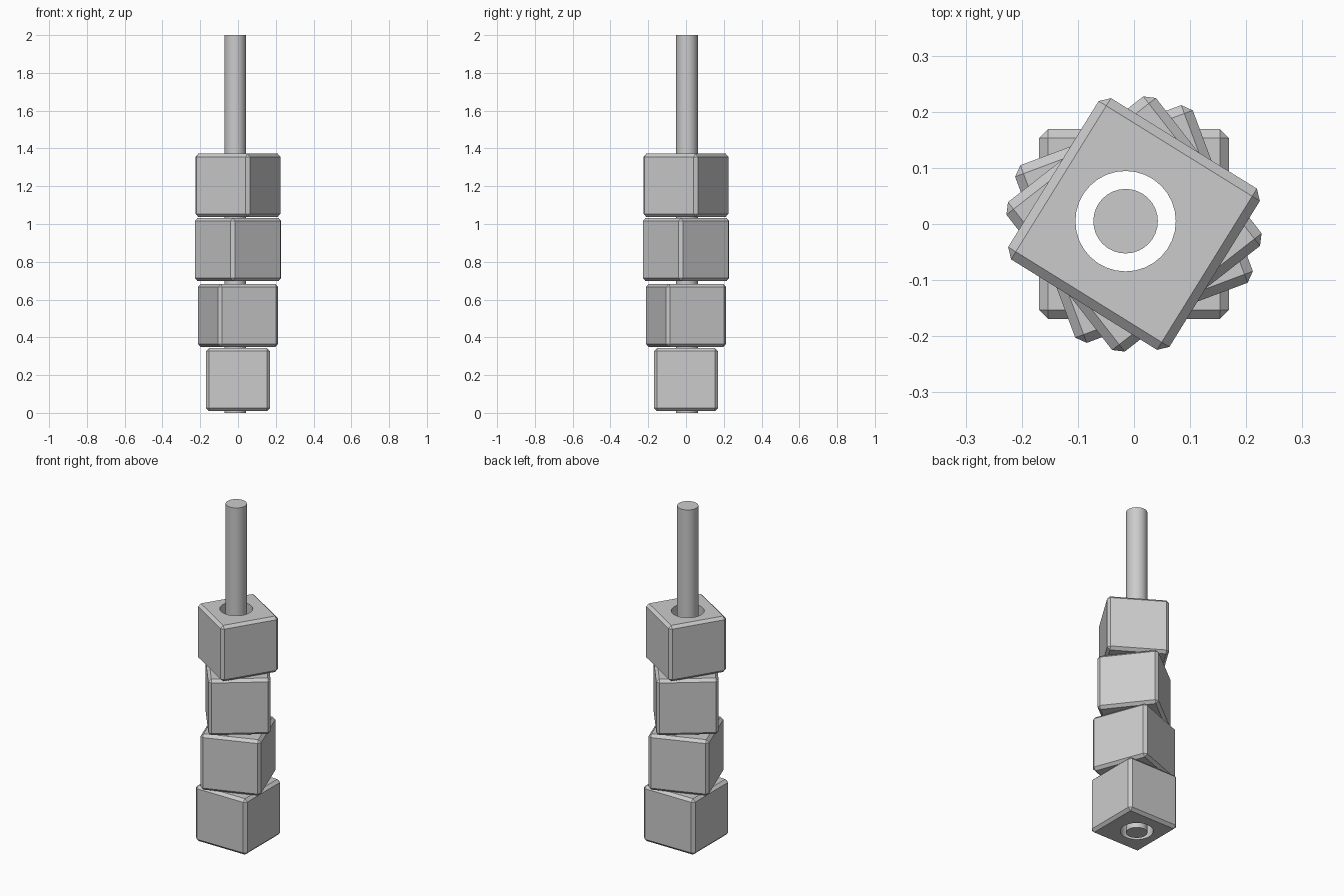
import bpy
from math import radians

if "Cube" in bpy.data.objects:
    bpy.data.objects.remove(bpy.data.objects["Cube"])

AXIS = (-0.015, 0.005)   # rod and hole axis, slightly off centre


def cylinder(name, radius, z0, z1):
    bpy.ops.mesh.primitive_cylinder_add(vertices=32, radius=radius, depth=z1 - z0,
                                        location=(*AXIS, (z0 + z1) / 2))
    ob = bpy.context.object
    ob.name = name
    bpy.ops.object.shade_smooth_by_angle(angle=radians(30))
    return ob


# Central rod running through the whole stack
cylinder("rod", 0.0575, 0.0, 2.0)

# Helper that drills the shared hole through every block
cutter = cylinder("hole_cutter", 0.0895, -0.2, 1.6)
cutter.hide_render = True
cutter.display_type = 'WIRE'

# Four bevelled blocks, each twisted further than the one below
for i, (z, turn) in enumerate([(0.176, 0), (0.516, 20.5), (0.865, 38), (1.205, 58.2)]):
    bpy.ops.mesh.primitive_cube_add(size=1, location=(0, 0, z))
    block = bpy.context.object
    block.name = f"block_{i + 1}"
    block.scale = (0.338, 0.338, 0.334)
    bpy.ops.object.transform_apply(location=False, rotation=False, scale=True)
    block.rotation_euler.z = radians(turn)

    bevel = block.modifiers.new("chamfer", 'BEVEL')
    bevel.width = 0.016
    bevel.segments = 1

    hole = block.modifiers.new("hole", 'BOOLEAN')
    hole.operation = 'DIFFERENCE'
    hole.solver = 'EXACT'
    hole.object = cutter

# Keep the cutter out of view
cutter.hide_set(True)
